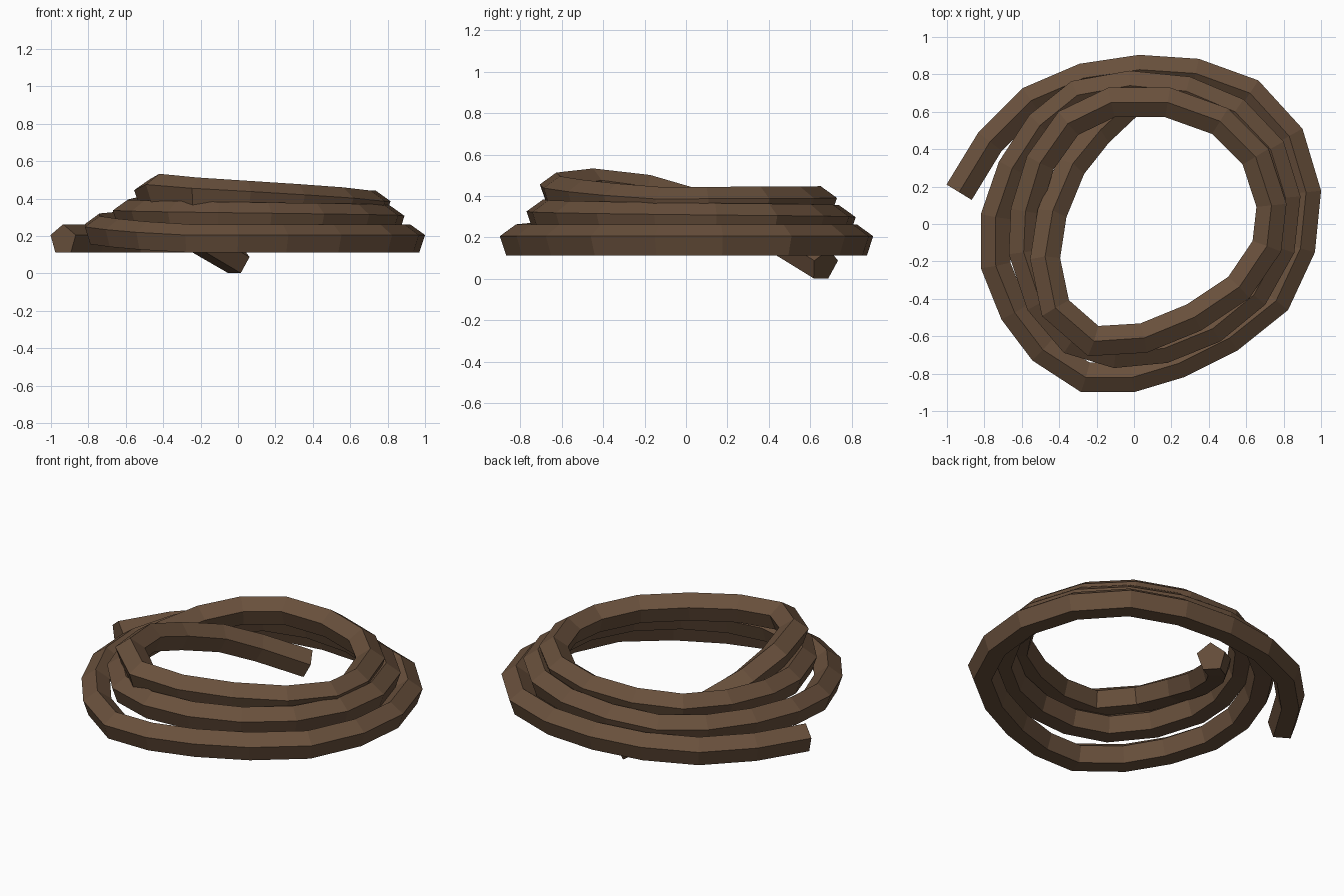
import bpy, bmesh, math
from mathutils import Vector

if "Cube" in bpy.data.objects:
    bpy.data.objects.remove(bpy.data.objects["Cube"])

RADIUS, SIDES = 0.083, 5

# Centre line of the rope, outer end to inner tail (x, y)
outer = [(-.935,.17),(-.77,.44),(-.55,.66),(-.27,.78),(.03,.825),(.33,.805),(.62,.70),
         (.83,.47),(.92,.17),(.89,-.13),(.76,-.41),(.51,-.61),(.24,-.745),(-.01,-.82),
         (-.26,-.82),(-.49,-.67),(-.64,-.47),(-.74,-.22)]
middle = [(-.74,.04),(-.65,.3),(-.5,.53),(-.3,.69),(-.02,.74),(.28,.71),(.54,.6),(.73,.4),
          (.81,.14),(.78,-.13),(.64,-.38),(.42,-.56),(.16,-.665),(-.1,-.69),(-.33,-.62),
          (-.5,-.42),(-.59,-.15)]
inner = [(-.58,.07),(-.5,.33),(-.35,.54),(-.12,.65),(.18,.65),(.46,.55),(.65,.36),(.735,.1),
         (.71,-.12),(.56,-.34),(.32,-.5),(.05,-.61),(-.22,-.625),(-.42,-.45),(-.475,-.19)]
tail = [(-.44,.05),(-.34,.3),(-.2,.48),(0,.67)]
plan = outer + middle + inner + tail

# Height along the rope: (point index, z), interpolated between keys
keys = [(0,.18),(14,.18),(18,.238),(22,.272),(26,.282),(31,.30),(35,.315),(38,.365),
        (43,.36),(47,.43),(48,.45),(49,.42),(50,.35),(51,.27),(52,.18),(53,.064)]
keys = [(i, z) for i, z in keys]


def height(i):
    for (a, za), (b, zb) in zip(keys, keys[1:]):
        if a <= i <= b:
            return za + (zb - za) * (i - a) / (b - a)
    return keys[-1][1]


last = len(plan) - 1
scale = 53 / last
path = [Vector((x, y, height(i * scale))) for i, (x, y) in enumerate(plan)]

# Sweep an upright pentagon along the path with mitred joints
bm = bmesh.new()
rings = []
for i, p in enumerate(path):
    d_in = (p - path[max(i - 1, 0)]).normalized() if i else (path[1] - p).normalized()
    d_out = (path[i + 1] - p).normalized() if i < last else d_in
    t = (d_in + d_out).normalized()
    side = t.cross(Vector((0, 0, 1))).normalized()
    up = side.cross(t)
    mitre = 1 / max(t.dot(d_in), 0.8)
    ring = []
    for k in range(SIDES):
        a = 2 * math.pi * k / SIDES
        ring.append(bm.verts.new(p + side * (math.sin(a) * RADIUS * mitre) + up * (math.cos(a) * RADIUS)))
    rings.append(ring)
for r0, r1 in zip(rings, rings[1:]):
    for k in range(SIDES):
        n = (k + 1) % SIDES
        bm.faces.new((r0[k], r0[n], r1[n], r1[k]))
# Cut ends
bm.faces.new(rings[0])
bm.faces.new(rings[-1])
bmesh.ops.recalc_face_normals(bm, faces=bm.faces)

mesh = bpy.data.meshes.new("rope_coil")
bm.to_mesh(mesh)
bm.free()
rope = bpy.data.objects.new("rope_coil", mesh)
bpy.context.collection.objects.link(rope)

brown = bpy.data.materials.new("brown_rope")
brown.diffuse_color = (0.14, 0.08, 0.045, 1)
brown.use_nodes = True
brown.node_tree.nodes["Principled BSDF"].inputs["Base Color"].default_value = brown.diffuse_color
mesh.materials.append(brown)
